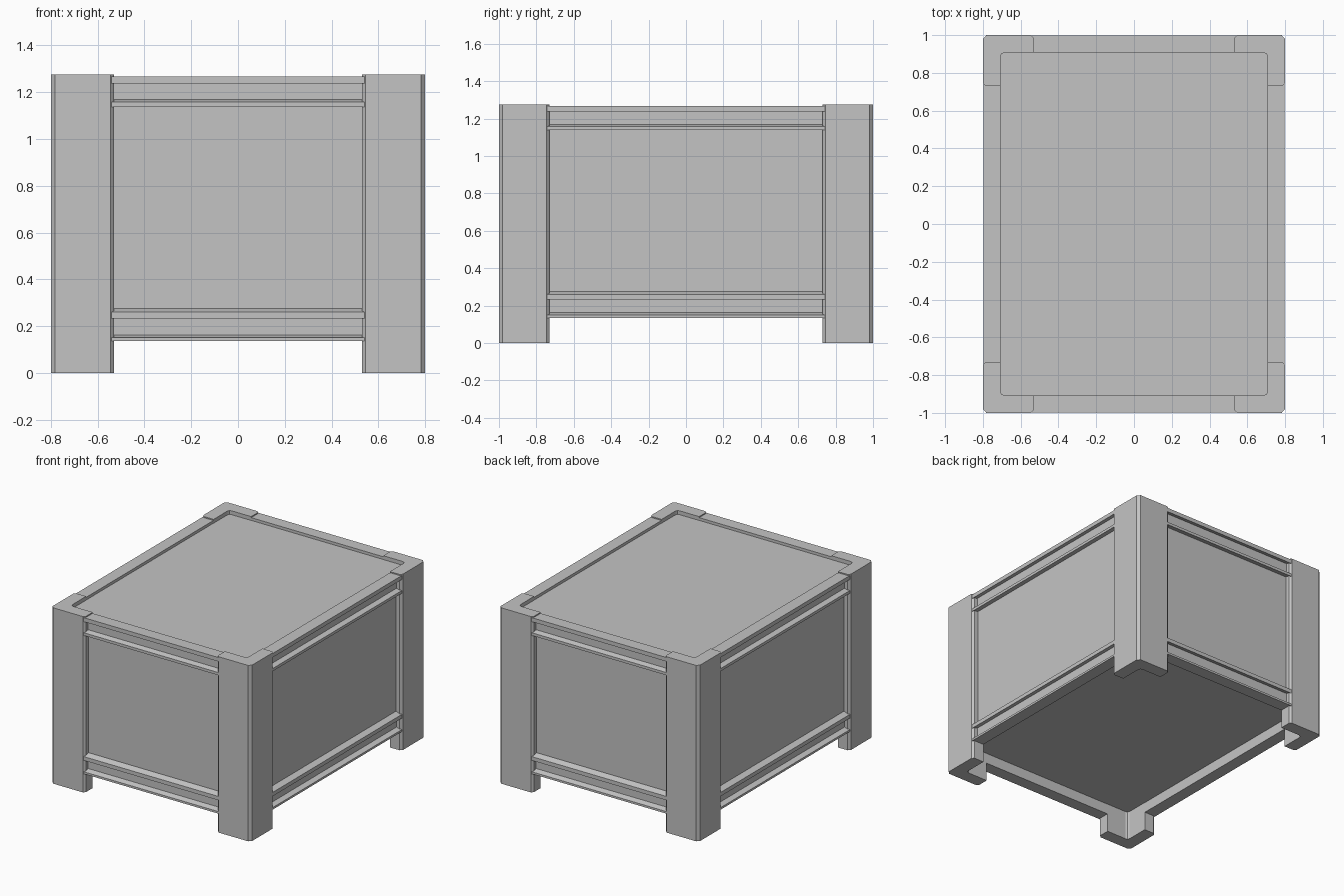
import bpy, bmesh
from mathutils import Vector

if "Cube" in bpy.data.objects:
    bpy.data.objects.remove(bpy.data.objects["Cube"])

HX, HY = 0.80, 1.00          # outer half sizes
POST_H = 1.275

grey = bpy.data.materials.new("light_grey")
grey.diffuse_color = (0.55, 0.55, 0.55, 1)
grey.use_nodes = True
grey.node_tree.nodes["Principled BSDF"].inputs["Base Color"].default_value = grey.diffuse_color


def prism(name, points, direction):
    """Extrude a closed 3D outline along a direction."""
    bm = bmesh.new()
    face = bm.faces.new([bm.verts.new(p) for p in points])
    res = bmesh.ops.extrude_face_region(bm, geom=[face])
    verts = [g for g in res["geom"] if isinstance(g, bmesh.types.BMVert)]
    bmesh.ops.translate(bm, verts=verts, vec=Vector(direction))
    bmesh.ops.recalc_face_normals(bm, faces=bm.faces)
    me = bpy.data.meshes.new(name)
    bm.to_mesh(me)
    bm.free()
    me.materials.append(grey)
    ob = bpy.data.objects.new(name, me)
    bpy.context.collection.objects.link(ob)
    return ob


# Closed body box, set back behind posts and rails
D = 0.045
prism("body", [(-HX + D, -HY + D, 0.21), (HX - D, -HY + D, 0.21),
               (HX - D, HY - D, 0.21), (-HX + D, HY - D, 0.21)], (0, 0, 1.037))

# L-shaped corner posts: chamfered outer edges, eased inner corner
# (distances measured inwards from the outer corner)
T, W, C = 0.093, 0.27, 0.015
L_SHAPE = [(C * 0.3, C), (C, C * 0.3), (C * 1.2, 0), (W - C, 0), (W, C), (W, T),
           (T + 0.02, T), (T + 0.006, T + 0.006), (T, T + 0.02),
           (T, W), (C, W), (0, W - C), (0, C * 1.2)]
for sx, nx in ((-1, "left"), (1, "right")):
    for sy, ny in ((-1, "front"), (1, "back")):
        pts = [(sx * (HX - a), sy * (HY - b), 0) for a, b in L_SHAPE]
        prism(f"{ny}_{nx}_post", pts, (0, 0, POST_H))

# Channel rails: (depth from outer face, z)
F, WEB, INNER = 0.003, 0.04, 0.092
BOTTOM = [(INNER, 0.135), (F, 0.135), (F, 0.15), (WEB, 0.162), (WEB, 0.242),
          (F, 0.232), (F, 0.26), (WEB, 0.275), (INNER, 0.275)]
TOP = [(INNER, 1.147), (WEB, 1.147), (F, 1.138), (F, 1.158), (WEB, 1.168),
       (WEB, 1.248), (F, 1.238), (F, 1.267), (INNER, 1.267)]
for level, prof in (("bottom", BOTTOM), ("top", TOP)):
    for s, ny, nx in ((-1, "front", "left"), (1, "back", "right")):
        ex, ey = 0.56, 0.76
        prism(f"{level}_{ny}_rail",
              [(-ex, s * (HY - d), z) for d, z in prof], (2 * ex, 0, 0))
        prism(f"{level}_{nx}_rail",
              [(s * (HX - d), -ey, z) for d, z in prof], (0, 2 * ey, 0))
